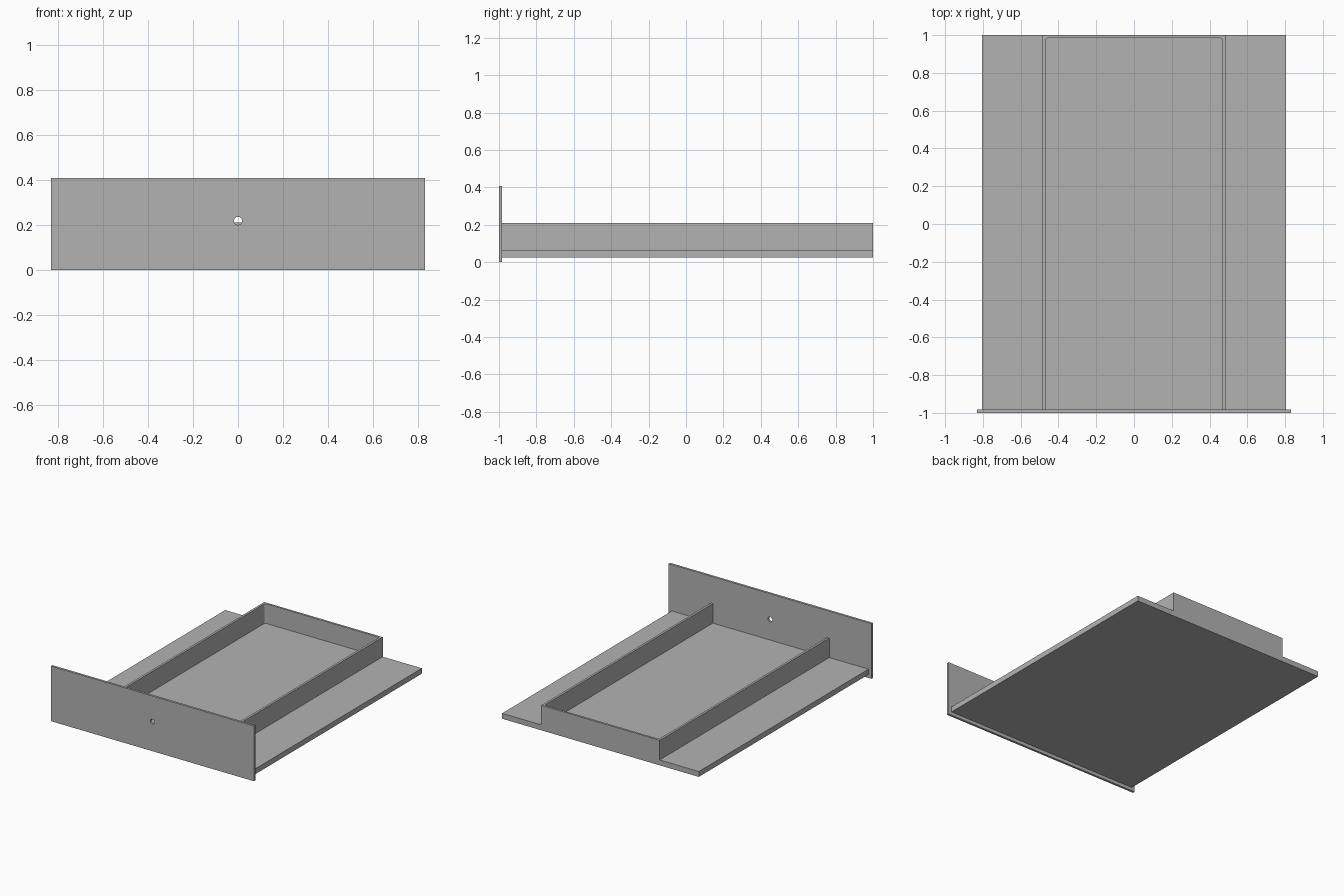
import bpy, bmesh
from math import sin, cos, pi
from mathutils import Matrix, Vector

cube = bpy.data.objects.get("Cube")
if cube:
    bpy.data.objects.remove(cube, do_unlink=True)

grey = bpy.data.materials.new("plain grey")
grey.use_nodes = True
colour = (0.45, 0.45, 0.45, 1)
grey.diffuse_color = colour
grey.node_tree.nodes["Principled BSDF"].inputs["Base Color"].default_value = colour


def add_object(name, bm):
    bmesh.ops.recalc_face_normals(bm, faces=bm.faces)
    mesh = bpy.data.meshes.new(name)
    bm.to_mesh(mesh)
    bm.free()
    mesh.materials.append(grey)
    obj = bpy.data.objects.new(name, mesh)
    bpy.context.collection.objects.link(obj)
    return obj


def box(name, low, high):
    low, high = Vector(low), Vector(high)
    bm = bmesh.new()
    bmesh.ops.create_cube(bm, size=1)
    bmesh.ops.scale(bm, vec=high - low, verts=bm.verts)
    bmesh.ops.translate(bm, vec=(low + high) / 2, verts=bm.verts)
    return add_object(name, bm)


def prism(name, outline, bottom, top):
    bm = bmesh.new()
    face = bm.faces.new([bm.verts.new((x, y, bottom)) for x, y in outline])
    grown = bmesh.ops.extrude_face_region(bm, geom=[face])["geom"]
    moved = [v for v in grown if isinstance(v, bmesh.types.BMVert)]
    bmesh.ops.translate(bm, vec=(0, 0, top - bottom), verts=moved)
    return add_object(name, bm)


front_y = -0.983
base_top = 0.065

# Base board
box("base_board", (-0.805, front_y, 0.025), (0.805, 1, base_top))

# U-shaped rim with rounded inner back corners
outer, inner, back, radius = 0.485, 0.468, 0.984, 0.014
arc = [(inner - radius + radius * cos(a), back - radius + radius * sin(a))
       for a in (i * pi / 12 for i in range(7))]
right_half = [(outer, 1), (outer, front_y), (inner, front_y)] + arc
left_half = [(-x, y) for x, y in reversed(right_half)]
prism("drawer_rim", right_half + left_half, base_top, 0.21)

# Front panel with a round handle hole
panel = box("front_panel", (-0.83, -1, 0), (0.83, front_y, 0.408))
bm = bmesh.new()
bmesh.ops.create_cone(bm, cap_ends=True, segments=32, radius1=0.018,
                      radius2=0.018, depth=0.1)
bmesh.ops.transform(bm, verts=bm.verts, matrix=Matrix.Translation(
    (0, -0.99, 0.218)) @ Matrix.Rotation(pi / 2, 4, "X"))
cutter = add_object("hole_cutter", bm)
cutter.hide_render = True
cutter.hide_viewport = True
cut = panel.modifiers.new("handle_hole", "BOOLEAN")
cut.operation = "DIFFERENCE"
cut.solver = "EXACT"
cut.object = cutter
